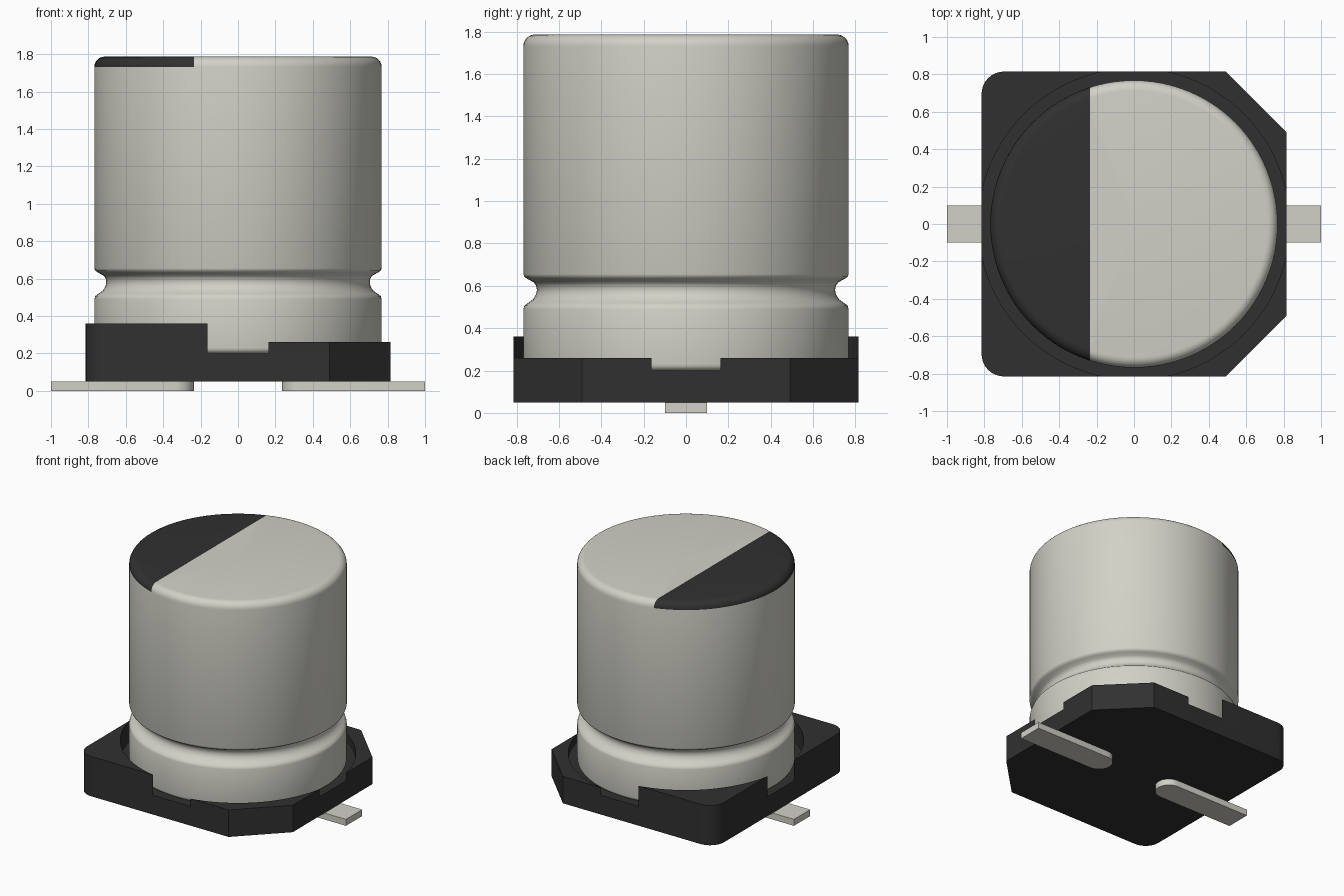
import bpy
import bmesh
import math

if "Cube" in bpy.data.objects:
    bpy.data.objects.remove(bpy.data.objects["Cube"], do_unlink=True)


def material(name, rgb):
    m = bpy.data.materials.new(name)
    m.diffuse_color = (*rgb, 1)
    m.use_nodes = True
    m.node_tree.nodes["Principled BSDF"].inputs["Base Color"].default_value = (*rgb, 1)
    return m


SILVER = material("silver metal", (0.645, 0.638, 0.573))
BLACK = material("black plastic", (0.03, 0.03, 0.03))


def finish(name, bm, mats, angle=30):
    bmesh.ops.recalc_face_normals(bm, faces=bm.faces)
    me = bpy.data.meshes.new(name)
    bm.to_mesh(me)
    bm.free()
    ob = bpy.data.objects.new(name, me)
    bpy.context.collection.objects.link(ob)
    for m in mats:
        me.materials.append(m)
    bpy.ops.object.select_all(action='DESELECT')
    ob.select_set(True)
    bpy.context.view_layer.objects.active = ob
    bpy.ops.object.shade_smooth_by_angle(angle=math.radians(angle))
    return ob


def prism(name, outline, z0, z1, mat):
    """Extrude a flat outline from z0 up to z1."""
    bm = bmesh.new()
    face = bm.faces.new([bm.verts.new((x, y, z0)) for x, y in outline])
    top = bmesh.ops.extrude_face_region(bm, geom=[face])["geom"]
    verts = [v for v in top if isinstance(v, bmesh.types.BMVert)]
    bmesh.ops.translate(bm, verts=verts, vec=(0, 0, z1 - z0))
    return finish(name, bm, [mat])


def arc(cx, cy, r, a0, a1, n):
    return [(cx + r * math.cos(a0 + (a1 - a0) * i / n),
             cy + r * math.sin(a0 + (a1 - a0) * i / n)) for i in range(n + 1)]


# Base: floor plate plus four corner walls around a round recess
HALF, RECESS, FLOOR, BOTTOM = 0.815, 0.831, 0.20, 0.05
HP = math.pi / 2
start = math.acos(HALF / RECESS)
chamfer = [(HALF, 0.49), (0.49, HALF)]
rounded = arc(HALF - 0.12, HALF - 0.12, 0.12, 0, HP, 8)
recess_arc = arc(0, 0, RECESS, HP - start, start, 24)

plate = []
for sx, sy, side in ((1, 1, "right_back"), (-1, 1, "left_back"),
                     (-1, -1, "left_front"), (1, -1, "right_front")):
    corner = chamfer if sx > 0 else rounded
    pts = [(x * sx, y * sy) for x, y in corner]
    plate += pts if sx * sy > 0 else pts[::-1]
    wall = [(x * sx, y * sy) for x, y in corner + recess_arc]
    prism("base_wall_" + side, wall, FLOOR, 0.26 if sx > 0 else 0.36, BLACK)
prism("base_plate", plate, BOTTOM, FLOOR, BLACK)

# Can: lathed profile with rounded ends and a crimped groove
R, TOP, FILLET = 0.768, 1.787, 0.055
profile = [(0, FLOOR)]
profile += arc(R - 0.03, FLOOR + 0.03, 0.03, -HP, 0, 4)
profile += [(R, 0.49), (0.763, 0.507), (0.745, 0.52), (0.722, 0.537), (0.708, 0.56),
            (0.704, 0.58), (0.708, 0.602), (0.72, 0.617), (0.748, 0.632),
            (0.763, 0.642), (R, 0.655)]
profile += arc(R - FILLET, TOP - FILLET, FILLET, 0, HP, 6)
profile += [(0, TOP)]

bm = bmesh.new()
pv = [bm.verts.new((r, 0, z)) for r, z in profile]
edges = [bm.edges.new(p) for p in zip(pv, pv[1:])]
bmesh.ops.spin(bm, geom=pv + edges, cent=(0, 0, 0), axis=(0, 0, 1),
               angle=2 * math.pi, steps=96)
bmesh.ops.remove_doubles(bm, verts=bm.verts, dist=1e-4)

# Dark polarity mark: cut the rounded top along one chord
MARK_X = -0.235
cap = [f for f in bm.faces if f.calc_center_median().z > TOP - FILLET]
cap_geom = cap + list({e for f in cap for e in f.edges}) + list({v for f in cap for v in f.verts})
bmesh.ops.bisect_plane(bm, geom=cap_geom, dist=1e-5,
                       plane_co=(MARK_X, 0, 0), plane_no=(1, 0, 0))
for f in bm.faces:
    c = f.calc_center_median()
    f.material_index = int(c.z > TOP - FILLET and c.x < MARK_X)
finish("can", bm, [SILVER, BLACK], 40)

# Leads: flat strips with a rounded inner end
for s, side in ((1, "right"), (-1, "left")):
    strip = [(1.0, -0.1), (1.0, 0.1)] + arc(0.335, 0, 0.1, HP, 3 * HP, 16)
    prism("lead_" + side, [(x * s, y) for x, y in strip], 0, BOTTOM, SILVER)
